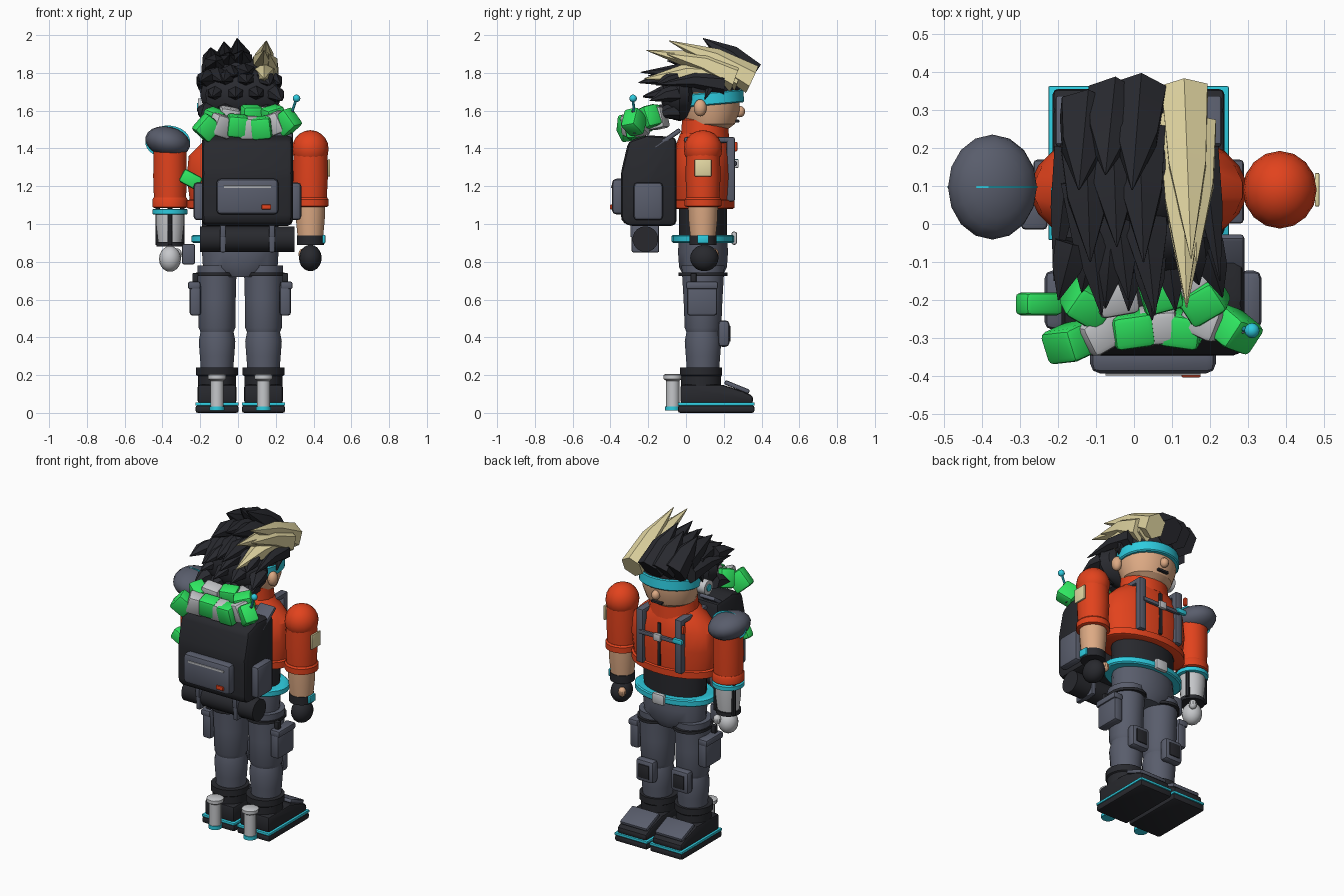
import bpy, bmesh, math, random
from mathutils import Vector, Euler, Matrix

if "Cube" in bpy.data.objects:
    bpy.data.objects.remove(bpy.data.objects["Cube"], do_unlink=True)
random.seed(4)
PARTS = []


def material(name, r, g, b):
    m = bpy.data.materials.new(name)
    m.use_nodes = True
    m.diffuse_color = (r, g, b, 1)
    shader = next(n for n in m.node_tree.nodes if n.type == "BSDF_PRINCIPLED")
    shader.inputs["Base Color"].default_value = (r, g, b, 1)
    shader.inputs["Roughness"].default_value = 0.7
    return m


ORANGE = material("orange cloth", .76, .055, .012)
SLATE = material("slate cloth", .10, .11, .15)
DARK = material("dark rubber", .021, .022, .027)
HAIR = material("black hair", .022, .023, .029)
BLONDE = material("blonde hair", .78, .69, .37)
CYAN = material("cyan trim", .027, .60, .74)
SKIN = material("skin", .72, .40, .23)
GREEN = material("green cloth", .03, .84, .125)
METAL = material("pale metal", .56, .57, .59)


def finish(name, mat, bm):
    bmesh.ops.recalc_face_normals(bm, faces=bm.faces)
    mesh = bpy.data.meshes.new(name)
    bm.to_mesh(mesh)
    bm.free()
    mesh.materials.append(mat)
    obj = bpy.data.objects.new(name, mesh)
    bpy.context.scene.collection.objects.link(obj)
    PARTS.append(obj)


def soften(bm, width):
    bmesh.ops.bevel(bm, geom=bm.edges[:], offset=width, segments=2, profile=.5, affect="EDGES")


def place(bm, center, rot):
    turn = Euler([math.radians(a) for a in rot]).to_matrix().to_4x4()
    bm.transform(Matrix.Translation(center) @ turn)


def box(name, mat, center, size, bevel=.012, rot=(0, 0, 0)):
    bm = bmesh.new()
    bmesh.ops.create_cube(bm, size=1)
    bmesh.ops.scale(bm, vec=size, verts=bm.verts)
    soften(bm, min(bevel, min(size) * .4))
    place(bm, center, rot)
    finish(name, mat, bm)


def ball(name, mat, center, radii, seg=16, rot=(0, 0, 0)):
    bm = bmesh.new()
    bmesh.ops.create_uvsphere(bm, u_segments=seg, v_segments=10, radius=1)
    bmesh.ops.scale(bm, vec=radii, verts=bm.verts)
    place(bm, center, rot)
    finish(name, mat, bm)


def loft(name, mat, stations, seg=20):
    """Skin rings of (centre, half width, half height) strung along one axis."""
    bm = bmesh.new()
    d = (Vector(stations[-1][0]) - Vector(stations[0][0])).normalized()
    if abs(d.z) > .999:
        u, v = Vector((1, 0, 0)), Vector((0, 1, 0))
    else:
        u = d.cross(Vector((0, 0, 1))).normalized()
        v = u.cross(d)
    rings = []
    for p, a, b in stations:
        angles = [math.tau * (i + .5) / seg for i in range(seg)]
        rings.append([bm.verts.new(Vector(p) + u * a * math.cos(t) + v * b * math.sin(t)) for t in angles])
    for lo, hi in zip(rings, rings[1:]):
        for i in range(seg):
            j = (i + 1) % seg
            bm.faces.new((lo[i], lo[j], hi[j], hi[i]))
    bm.faces.new(rings[0])
    bm.faces.new(rings[-1])
    finish(name, mat, bm)


def lathe(name, mat, x, y, profile, seg=20):
    loft(name, mat, [((x, y, p[0]), p[1], p[-1]) for p in profile], seg)


def rod(name, mat, a, b, r, seg=12):
    loft(name, mat, [(a, r, r), (b, r, r)], seg)


def prism(name, mat, x0, x1, outline, bevel=.012):
    """Side outline in y and z, extruded across x."""
    bm = bmesh.new()
    face = bm.faces.new([bm.verts.new((x0, y, z)) for y, z in outline])
    out = bmesh.ops.extrude_face_region(bm, geom=[face])
    moved = [g for g in out["geom"] if isinstance(g, bmesh.types.BMVert)]
    bmesh.ops.translate(bm, vec=(x1 - x0, 0, 0), verts=moved)
    bmesh.ops.recalc_face_normals(bm, faces=bm.faces)
    soften(bm, bevel)
    finish(name, mat, bm)


def spike(name, mat, root, tip, width, height, lift=.02):
    root, tip = Vector(root), Vector(tip)
    mid = root.lerp(tip, .45) + Vector((0, 0, lift))
    loft(name, mat, [(root, width, height), (mid, width * .8, height * .7), (tip, .002, .002)], 6)


CX, CY = .012, .09

# Legs, boots and heel thrusters
for side, word in ((-1, "left"), (1, "right")):
    x = CX + side * .123
    lathe(word + "_thigh", SLATE, x, CY, [(.42, .085), (.45, .098), (.6, .1, .104), (.78, .105, .115)])
    lathe(word + "_shin", SLATE, x, CY, [(.2, .084), (.3, .092), (.38, .098), (.43, .088)])
    lathe(word + "_thigh_strap", DARK, x, CY, [(.725, .112, .13), (.742, .112, .13)])
    lathe(word + "_boot_shaft", DARK, x, .08, [(.08, .1, .105), (.195, .102, .108), (.2, .112), (.24, .112)])
    prism(word + "_boot_foot", DARK, x - .103, x + .103,
          [(-.03, .05), (.355, .05), (.355, .09), (.3, .115), (.19, .15), (-.03, .15)], .015)
    box(word + "_sole", DARK, (x, .16, .02), (.228, .405, .04))
    box(word + "_sole_trim", CYAN, (x, .16, .047), (.228, .405, .016), .004)
    box(word + "_toe_plate", SLATE, (x, .27, .137), (.19, .14, .024), .008, (-22, 0, 0))
    lathe(word + "_thruster", METAL, x, -.07,
          [(.03, .035), (.17, .035), (.18, .05), (.2, .05), (.205, .04)], 14)
    lathe(word + "_thruster_foot", CYAN, x, -.07, [(.012, .04), (.035, .04)], 14)
    box(word + "_knee_pad", SLATE, (x, .2, .42), (.125, .06, .14), .02)
    box(word + "_knee_inset", DARK, (x, .23, .42), (.075, .01, .085), .003)
    px = CX + side * .238
    box(word + "_thigh_pouch", SLATE, (px, .085, .6), (.06, .16, .17), .015)
    box(word + "_pouch_flap", SLATE, (px + side * .006, .085, .675), (.065, .168, .04), .01)
    box(word + "_pouch_hanger", DARK, (px, .04, .715), (.03, .03, .05), .004)

# Hips, belt and waist
lathe("hips", SLATE, CX, CY, [(.72, .12, .1), (.77, .2, .128), (.85, .205, .134), (.92, .2, .13)])
lathe("belt", CYAN, CX, CY, [(.9, .25, .16), (.907, .26, .167), (.936, .26, .167), (.942, .25, .16)], 28)
box("belt_buckle", METAL, (CX, .255, .925), (.085, .03, .07))
box("belt_pouch", SLATE, (-.262, .035, .84), (.07, .1, .11))
lathe("undershirt", DARK, CX, CY, [(.9, .2, .127), (1.1, .21, .13)])

# Jacket, collar and harness
lathe("jacket", ORANGE, CX, CY, [(1.08, .27, .158), (1.085, .285, .167), (1.125, .285, .167),
      (1.13, .27, .157), (1.25, .286, .164), (1.36, .275, .158), (1.43, .205, .14), (1.48, .14, .122)], 24)
lathe("collar", ORANGE, CX, .1, [(1.43, .155, .132), (1.55, .14, .122), (1.565, .125, .108)])
box("zipper", DARK, (CX, .251, 1.27), (.02, .014, .27), .003)
for side, word in ((-1, "left"), (1, "right")):
    x = CX + side * .135
    box(word + "_chest_strap", SLATE, (x, .237, 1.29), (.05, .045, .34), .01)
    box(word + "_shoulder_strap", SLATE, (x, .12, 1.445), (.05, .26, .03), .01)
    box(word + "_pack_strap", SLATE, (.055 + side * .18, -.1, 1.45), (.11, .17, .025), .01, (35, 0, 0))
box("chest_bar", SLATE, (CX, .259, 1.32), (.27, .02, .025), .006)
box("chest_buckle", METAL, (CX, .268, 1.32), (.05, .022, .045), .005)
box("chest_clip", CYAN, (-.13, .266, 1.33), (.065, .022, .03), .005)
box("chest_tag", ORANGE, (-.165, .262, 1.41), (.02, .02, .05), .005)

# Right arm: sleeve, bare forearm and glove
ax = .383
ball("right_shoulder", ORANGE, (ax, CY, 1.397), (.097, .102, .1))
lathe("right_sleeve", ORANGE, ax, CY, [(1.1, .086), (1.25, .094), (1.4, .09)])
lathe("right_cuff", ORANGE, ax, CY, [(1.09, .085), (1.095, .098), (1.13, .098), (1.14, .09)])
lathe("right_forearm", SKIN, ax, CY, [(.9, .065), (1.02, .077), (1.1, .08)])
lathe("right_wristband", DARK, ax, CY, [(.89, .072), (.94, .072)])
box("wrist_screen", CYAN, (ax + .071, CY, .92), (.016, .06, .045), .004)
ball("right_glove", DARK, (ax, CY + .007, .82), (.06, .075, .07))
ball("right_thumb", SKIN, (ax - .04, CY + .06, .84), (.024, .024, .03), 10)
box("sleeve_patch", BLONDE, (ax + .098, CY, 1.297), (.012, .088, .09), .003)

# Left arm: armour cap and mechanical forearm
ax = -.36
ball("left_shoulder_cap", SLATE, (ax - .012, .097, 1.435), (.12, .138, .08), 16, (0, 13, 0))
loft("cap_line", CYAN, [((ax - .012, .095, 1.435), .119, .086), ((ax - .012, .1, 1.435), .119, .086)], 24)
lathe("left_sleeve", ORANGE, ax, CY, [(1.1, .085), (1.25, .09), (1.4, .088)])
lathe("left_cuff", ORANGE, ax, CY, [(1.085, .085), (1.09, .094), (1.13, .094), (1.14, .088)])
lathe("left_elbow_ring", CYAN, ax, CY, [(1.05, .085), (1.053, .094), (1.077, .094), (1.08, .085)])
lathe("left_forearm", METAL, ax, CY, [(.89, .062), (1.0, .075), (1.06, .075)])
lathe("left_wrist_ring", DARK, ax, CY, [(.88, .073), (.904, .073)])
for angle in (-90, 30, 150):
    dx, dy = (.074 * f(math.radians(angle)) for f in (math.cos, math.sin))
    rod("forearm_piston", DARK, (ax + dx, CY + dy, .89), (ax + dx, CY + dy, 1.09), .013, 8)
ball("left_hand", METAL, (ax, CY, .815), (.058, .06, .068))
ball("left_thumb", METAL, (ax + .04, CY + .055, .84), (.024, .024, .03), 10)

# Head, face, headband and earpiece
lathe("head", SKIN, CX, .13, [(1.5, .1, .09), (1.53, .15, .13), (1.6, .173, .155),
      (1.7, .173, .155), (1.78, .14, .13)], 24)
ball("nose", SKIN, (CX, .285, 1.595), (.026, .028, .03), 12)
box("mouth", DARK, (CX, .272, 1.545), (.075, .02, .014), .003)
loft("headband", CYAN, [((CX, .139, 1.63), .18, .165), ((CX, .1385, 1.636), .188, .171),
     ((CX, .1335, 1.692), .188, .171), ((CX, .133, 1.698), .18, .165)], 28)
ball("right_ear", SKIN, (CX + .18, .075, 1.615), (.03, .034, .045), 12)
rod("earpiece", METAL, (-.16, .075, 1.62), (-.212, .075, 1.62), .045, 16)
rod("earpiece_light", CYAN, (-.2, .075, 1.62), (-.218, .075, 1.62), .022, 12)

# Hair: cap, swept top layers, fringe and back tufts
lathe("hair_cap", HAIR, CX, .125, [(1.695, .185, .17), (1.76, .19, .17), (1.82, .16, .14), (1.87, .07, .07)], 12)
ball("hair_back", HAIR, (.015, -.035, 1.685), (.215, .1, .14), 12)
layers = (((.345, 1.775), (.09, 1.99)), ((.25, 1.8), (-.1, 1.92)), ((.16, 1.78), (-.24, 1.81)))
for strand, x in enumerate((-.125, -.055, .015)):
    drop = abs(x) * .45
    for row, ((y0, z0), (y1, z1)) in enumerate(layers):
        spike("top_lock", HAIR, (x, y0 - drop * .8, z0), (x + .03 * row - .02, y1 + .04 * (strand % 2), z1 - drop),
              .078, .09 - .015 * row)
for x0, y0, z0, x1, y1, z1 in ((.133, .35, 1.765, .15, -.09, 1.97), (.155, .26, 1.775, .165, -.1, 1.9),
                               (.14, .18, 1.78, .138, -.22, 1.77), (.125, .28, 1.78, .138, -.21, 1.92)):
    spike("blonde_lock", BLONDE, (x0, y0, z0), (x1, y1, z1), .07, .078)
for x in (-.2, .215):
    spike("side_lock", HAIR, (x * .85, .2, 1.74), (x * 1.05, -.15, 1.74), .045, .055)
    spike("temple_lock", HAIR, (x * .88, .14, 1.76), (x * .94, .1, 1.66), .035, .03, 0)
for row, z in enumerate((1.77, 1.69, 1.6)):
    for i in range(4):
        x = .015 + (i - 1.75 + .5 * (row % 2)) * .11
        spike("back_tuft", HAIR, (x * .9, -.05, z), (x * 1.12, random.uniform(-.27, -.2) + abs(x) * .3,
              z - random.uniform(.01, .04)), .055, .05, .01)

# Backpack with pockets, bedroll and antenna
bx = .05
prism("backpack", DARK, bx - .24, bx + .24, [(-.05, .99), (-.05, 1.46), (-.21, 1.47),
      (-.305, 1.44), (-.345, 1.27), (-.345, 1.02), (-.31, .99)], .028)
box("front_pocket", SLATE, (bx, -.355, 1.145), (.33, .075, .19), .025)
box("pocket_zip", METAL, (bx, -.394, 1.197), (.25, .008, .012), .002)
box("pocket_tag", ORANGE, (bx + .1, -.396, 1.09), (.05, .014, .024), .003)
rod("bedroll", DARK, (bx - .25, -.215, .92), (bx + .25, -.215, .92), .068, 18)
for side in (-1, 1):
    box("side_pocket", SLATE, (bx + side * .255, -.2, 1.12), (.06, .155, .2), .02)
    box("bedroll_strap", SLATE, (bx + side * .13, -.215, .925), (.03, .146, .15), .008)
    box("bedroll_hanger", SLATE, (bx + side * .13, -.285, .99), (.03, .02, .12), .006)
rod("antenna_base", SLATE, (.27, -.27, 1.48), (.285, -.275, 1.6), .013, 8)
rod("antenna", CYAN, (.285, -.275, 1.59), (.308, -.28, 1.66), .007, 8)
ball("antenna_tip", CYAN, (.31, -.28, 1.665), (.02, .02, .02), 12)

# Striped scarf piled on the pack, with a hanging end
for mat, x, y, z, tilt, turn in (
        (GREEN, -.165, -.31, 1.51, 40, 25), (METAL, -.09, -.285, 1.52, 15, 30), (GREEN, -.125, -.21, 1.55, 20, -30),
        (GREEN, -.005, -.275, 1.52, 5, 8), (METAL, .06, -.265, 1.51, 0, 5), (GREEN, .125, -.275, 1.51, -5, -8),
        (METAL, .19, -.25, 1.53, -20, -25), (GREEN, .26, -.275, 1.54, -35, -40), (GREEN, .185, -.2, 1.565, -15, 30),
        (METAL, -.05, -.19, 1.56, 10, 10), (GREEN, .07, -.18, 1.57, 0, 15), (METAL, .14, -.15, 1.56, 0, -20)):
    box("scarf_fold", mat, (x, y, z), (.108, .09, .115), .016, (12, tilt, turn))
box("scarf_end", GREEN, (-.25, -.21, 1.235), (.11, .06, .075), .014, (0, 28, 0))

# Smooth the round parts, keep hard edges
for obj in PARTS:
    obj.select_set(True)
bpy.context.view_layer.objects.active = PARTS[0]
bpy.ops.object.shade_smooth_by_angle(angle=math.radians(32))
